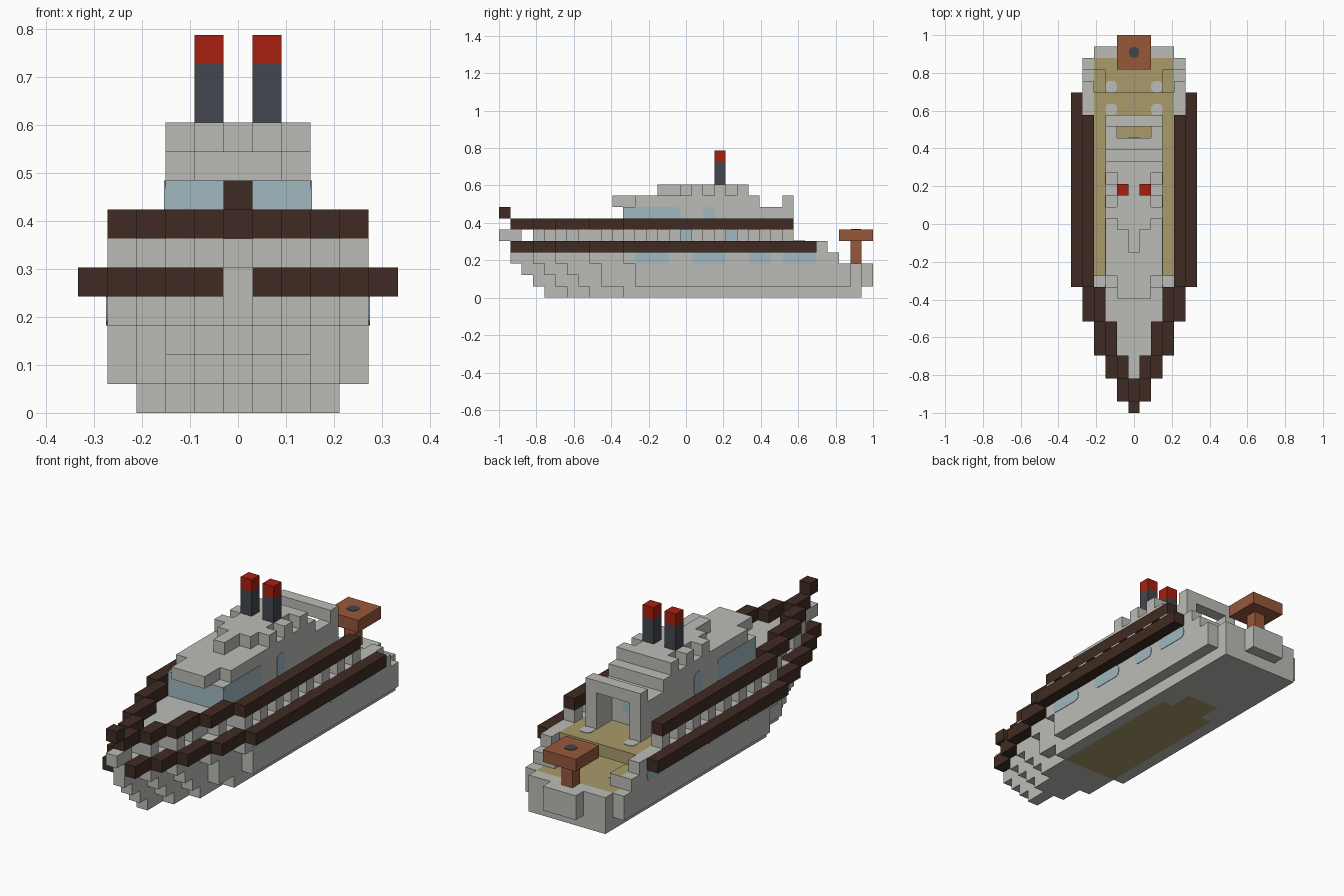
import bpy, bmesh, math
from mathutils import Vector

U = 2 / 33          # block size; the ship is 33 blocks long
LENGTH = 33

if "Cube" in bpy.data.objects:
    bpy.data.objects.remove(bpy.data.objects["Cube"])


def material(name, r, g, b):
    m = bpy.data.materials.new(name)
    m.use_nodes = True
    m.diffuse_color = (r, g, b, 1)
    m.node_tree.nodes["Principled BSDF"].inputs["Base Color"].default_value = (r, g, b, 1)
    return m


GREY = material("pale grey", .50, .50, .47)
BROWN = material("dark brown", .051, .024, .016)
TAN = material("deck tan", .40, .328, .147)
GLASS = material("window blue", .352, .479, .527)
RED = material("funnel red", .39, .014, .005)
SLATE = material("slate", .054, .061, .076)
COPPER = material("copper brown", .305, .098, .042)


def place(c, j, k):
    return Vector((c * U, j * U - 1, k * U))


def box(c, j, k):
    """Blocks filling inclusive (low, high) ranges."""
    return {(x, y, z) for x in range(c[0], c[1] + 1)
            for y in range(j[0], j[1] + 1) for z in range(k[0], k[1] + 1)}


def wide(half, j0, j1, k0, k1):
    return box((-half, half), (j0, j1), (k0, k1))


def pair(c, j0, j1, k0, k1):
    return box((c, c), (j0, j1), (k0, k1)) | box((-c, -c), (j0, j1), (k0, k1))


def half_width(starts, j):
    return sum(s <= j for s in starts) - 1


def tapered(starts, last, k):
    cells = set()
    for j in range(starts[0], last + 1):
        cells |= wide(half_width(starts, j), j, j, k, k)
    return cells


RAIL_STEPS = (1, 3, 5, 8, 11)
parts = {}

# Hull: stepped bow layers, square stern with a lower aft floor
hull = tapered((4, 6, 8, 11), 31, 0)
hull |= tapered((3, 5, 7, 9, 12), 30, 1) | tapered((2, 4, 6, 9, 12), 30, 2)
hull |= wide(3, 31, 31, 1, 2) | wide(1, 32, 32, 1, 2)
hull |= tapered(RAIL_STEPS, 25, 3) | tapered(RAIL_STEPS, 27, 4)
hull |= pair(3, 26, 29, 3, 3) | pair(4, 26, 29, 3, 3) | pair(4, 28, 28, 4, 4)
parts["hull"] = (hull, GREY)

# Raised foredeck and stem
parts["foredeck"] = (tapered((3, 5, 8, 11), 11, 5), GREY)
parts["stem"] = (wide(0, 0, 1, 5, 5), GREY)

# Two rails following the bow steps, with posts between them
lower, upper, posts = set(), set(), set()
for j in range(1, 28):
    c = half_width(RAIL_STEPS, j)
    lower |= pair(c + 1, j, j, 4, 4)
    if j < 26:
        upper |= pair(c, j, j, 6, 6)
        if j % 2 and j > 1:
            posts |= pair(c, j, j, 5, 5)
parts["lower_rail"] = (lower, BROWN)
parts["upper_rail"] = (upper, BROWN)
parts["rail_posts"] = (posts, GREY)
parts["bow_tip"] = (wide(0, 0, 0, 7, 7), BROWN)

# Cabin, roof and toothed top deck
parts["cabin"] = (wide(2, 11, 23, 6, 7) | wide(2, 12, 23, 5, 5), GREY)
parts["cabin_roof"] = (wide(1, 10, 11, 8, 8) | wide(2, 12, 22, 8, 8), GREY)
top = wide(0, 14, 15, 9, 9) | wide(1, 16, 21, 9, 9)
for j in (17, 19, 21):
    top |= pair(2, j, j, 9, 9)
parts["top_deck"] = (top, GREY)

# Arch behind the cabin
parts["aft_arch"] = (pair(2, 24, 25, 5, 7) | wide(2, 25, 25, 8, 8), GREY)

# Funnels and stern table
parts["funnels"] = (pair(1, 19, 19, 10, 11), SLATE)
parts["funnel_caps"] = (pair(1, 19, 19, 12, 12), RED)
parts["table_post"] = (wide(0, 31, 31, 3, 4), COPPER)
parts["table_top"] = (wide(1, 30, 32, 5, 5), COPPER)

occupied = set().union(*(cells for cells, _ in parts.values()))
DIRECTIONS = [Vector(d) for d in ((1, 0, 0), (-1, 0, 0), (0, 1, 0),
                                  (0, -1, 0), (0, 0, 1), (0, 0, -1))]


def is_planked(cell, d):
    """Deck planking and the bottom panel of the hull."""
    c, j, k = cell
    if d.z > 0:
        return 12 <= j <= 30 and abs(c) <= 3
    if d.z < 0:
        return k == 0 and (11 <= j <= 22 and abs(c) <= 2 or 23 <= j <= 24 and abs(c) <= 1)
    return d.y > 0 and k == 4 and j == 27 and abs(c) <= 3


def add_object(name, bm, mats):
    mesh = bpy.data.meshes.new(name)
    bm.to_mesh(mesh)
    bm.free()
    for m in mats:
        mesh.materials.append(m)
    bpy.context.collection.objects.link(bpy.data.objects.new(name, mesh))


def build_blocks(name, cells, mat):
    bm = bmesh.new()
    for cell in sorted(cells):
        mid = Vector(cell) + Vector((0, .5, .5))
        for d in DIRECTIONS:
            if tuple(int(a + b) for a, b in zip(cell, d)) in occupied:
                continue
            s = Vector((d.y, d.z, d.x))
            t = d.cross(s)
            corners = [mid + (d + s * a + t * b) / 2
                       for a, b in ((-1, -1), (1, -1), (1, 1), (-1, 1))]
            face = bm.faces.new([bm.verts.new(place(*p)) for p in corners])
            face.material_index = int(name == "hull" and is_planked(cell, d))
    bmesh.ops.remove_doubles(bm, verts=bm.verts[:], dist=1e-4)
    bmesh.ops.dissolve_limit(bm, angle_limit=.01, verts=bm.verts[:],
                             edges=bm.edges[:], delimit={'MATERIAL'})
    add_object(name, bm, [mat, TAN] if name == "hull" else [mat])


for name, (cells, mat) in parts.items():
    build_blocks(name, cells, mat)


def panel(name, axis, at, a, b, mat, r=.35):
    """Thin rounded plate on a surface square to the axis (block units)."""
    bm = bmesh.new()
    outline = []
    for i, (p, q) in enumerate(((a[1], b[1]), (a[0], b[1]), (a[0], b[0]), (a[1], b[0]))):
        sx, sy = (1, -1, -1, 1)[i], (1, 1, -1, -1)[i]
        for step in range(4 if r else 1):
            ang = math.pi / 2 * (i + step / 3)
            outline.append((p - sx * r + r * math.cos(ang), q - sy * r + r * math.sin(ang)))
    verts = []
    for p, q in outline:
        co = [p, q]
        co.insert(axis, at - .04)
        verts.append(bm.verts.new(place(*co)))
    face = bm.faces.new(verts)
    out = bmesh.ops.extrude_face_region(bm, geom=[face])["geom"]
    shift = Vector((0, 0, 0))
    shift[axis] = .08 * U
    bmesh.ops.translate(bm, vec=shift, verts=[v for v in out if isinstance(v, bmesh.types.BMVert)])
    bmesh.ops.recalc_face_normals(bm, faces=bm.faces[:])
    add_object(name, bm, [mat])


# Windows on both sides, windscreen and rear window
for side, label in ((1, "left"), (-1, "right")):
    for j in ((12, 15), (17, 20), (22, 24), (25, 28)):
        panel(label + "_hull_window", 0, side * 4.5, j, (3, 4), GLASS)
    for j in ((11, 16), (18, 19)):
        panel(label + "_cabin_window", 0, side * 2.5, j, (6, 8), GLASS)
    for j in ((16, 17), (20, 21)):
        panel(label + "_lower_cabin_window", 0, side * 2.5, j, (5, 6), GLASS)
    c = (side * 2 - .5, side * 2 + .5)
    panel(label + "_deck_plate", 2, 5, c, (26, 27), GREY)
    panel(label + "_floor_plate", 2, 3, c, (28, 29), GREY)
panel("windscreen", 1, 11, (-2.5, 2.5), (6, 8), GLASS, 0)
panel("rear_window", 1, 24, (-.5, .5), (6, 7), GLASS)
panel("table_inlay", 2, 6, (-.45, .45), (31.05, 31.95), SLATE)
